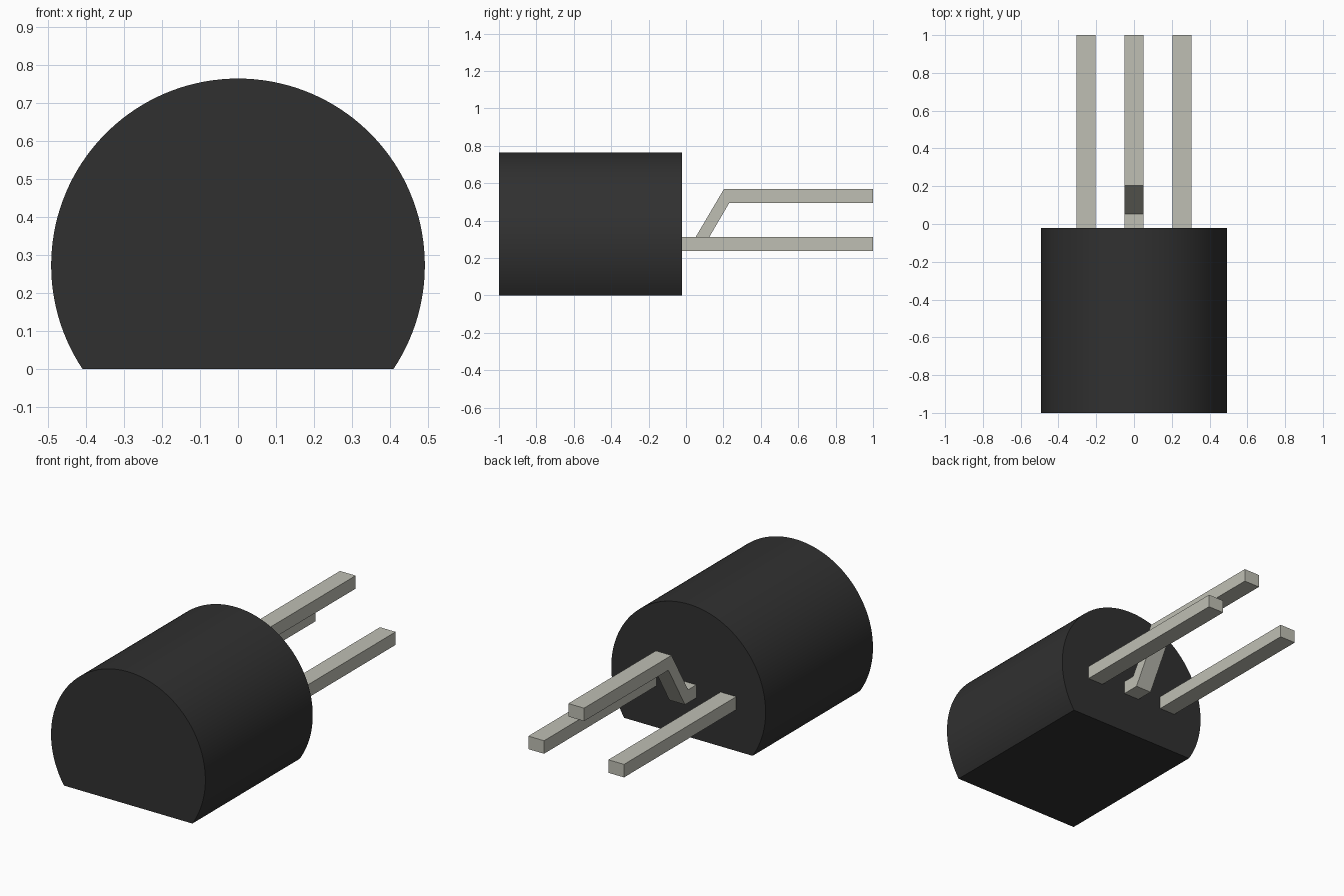
import bpy, bmesh, math

if "Cube" in bpy.data.objects:
    bpy.data.objects.remove(bpy.data.objects["Cube"])


def material(name, rgb):
    m = bpy.data.materials.new(name)
    m.diffuse_color = (*rgb, 1)
    m.use_nodes = True
    m.node_tree.nodes["Principled BSDF"].inputs["Base Color"].default_value = m.diffuse_color
    return m


BLACK = material("black_plastic", (0.03, 0.03, 0.03))
TIN = material("tinned_metal", (0.52, 0.52, 0.455))


def prism(name, outline, axis, start, end, mat):
    """Extrude a 2D outline: axis 'Y' takes (x, z) points, axis 'X' takes (y, z)."""
    bm = bmesh.new()

    def place(p, t):
        return (p[0], t, p[1]) if axis == 'Y' else (t, p[0], p[1])

    face = bm.faces.new([bm.verts.new(place(p, start)) for p in outline])
    new = bmesh.ops.extrude_face_region(bm, geom=[face])["geom"]
    offset = (0, end - start, 0) if axis == 'Y' else (end - start, 0, 0)
    bmesh.ops.translate(bm, vec=offset,
                        verts=[v for v in new if isinstance(v, bmesh.types.BMVert)])
    bmesh.ops.recalc_face_normals(bm, faces=bm.faces)
    mesh = bpy.data.meshes.new(name)
    bm.to_mesh(mesh)
    bm.free()
    mesh.materials.append(mat)
    obj = bpy.data.objects.new(name, mesh)
    bpy.context.collection.objects.link(obj)
    return obj


# Body: cylinder with a flat underside
RADIUS, CENTRE_Z, STEPS = 0.492, 0.273, 96
a0 = -math.asin(CENTRE_Z / RADIUS)
sweep = math.pi - 2 * a0
arc = [(RADIUS * math.cos(a0 + sweep * i / STEPS),
        CENTRE_Z + RADIUS * math.sin(a0 + sweep * i / STEPS)) for i in range(STEPS + 1)]
body = prism("body", arc, 'Y', -1.0, -0.022, BLACK)
bpy.context.view_layer.objects.active = body
body.select_set(True)
bpy.ops.object.shade_smooth_by_angle(angle=math.radians(30))

# Leads: two straight outer ones and a raised centre one
ROOT, TIP, HALF = -0.03, 1.0, 0.05
straight = [(ROOT, 0.238), (TIP, 0.238), (TIP, 0.313), (ROOT, 0.313)]
bent = [(ROOT, 0.238), (0.081, 0.238), (0.231, 0.494), (TIP, 0.494),
        (TIP, 0.569), (0.203, 0.569), (0.052, 0.313), (ROOT, 0.313)]
for name, x, outline in (("left_lead", -0.255, straight),
                         ("centre_lead", 0.0, bent),
                         ("right_lead", 0.255, straight)):
    prism(name, outline, 'X', x - HALF, x + HALF, TIN)
